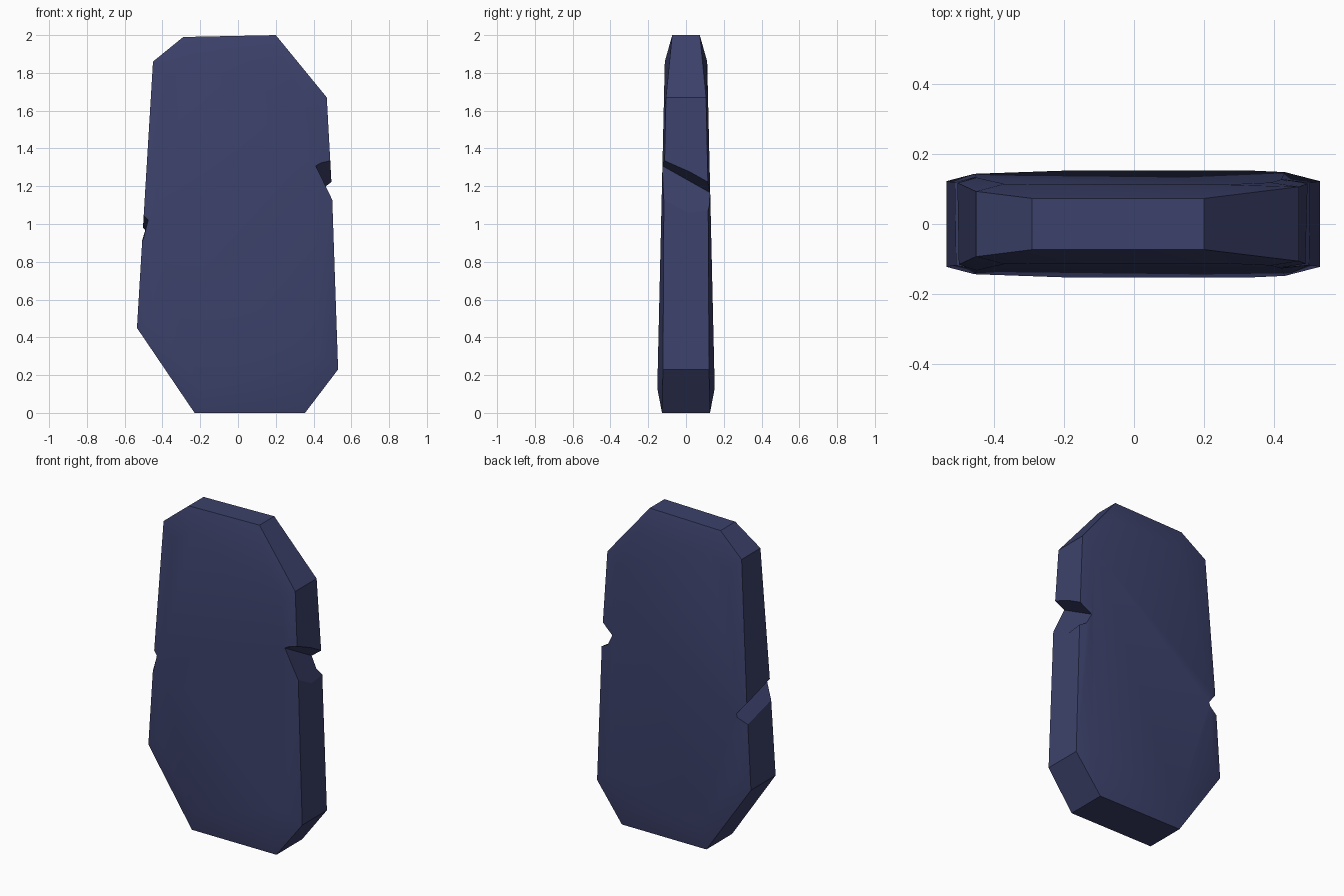
import bpy, bmesh
from mathutils import Vector

if "Cube" in bpy.data.objects:
    bpy.data.objects.remove(bpy.data.objects["Cube"])

# One slate-blue colour for the whole stone
stone = bpy.data.materials.new("slate_blue_stone")
stone.diffuse_color = (0.045, 0.053, 0.145, 1)
stone.use_nodes = True
stone.node_tree.nodes["Principled BSDF"].inputs["Base Color"].default_value = stone.diffuse_color


def make_object(name, rings):
    """Loft a list of rings into a closed solid with capped ends."""
    bm = bmesh.new()
    loops = [[bm.verts.new(p) for p in ring] for ring in rings]
    n = len(loops[0])
    for a, b in zip(loops, loops[1:]):
        for i in range(n):
            j = (i + 1) % n
            bm.faces.new((a[i], a[j], b[j], b[i]))
    bm.faces.new(loops[0])
    bm.faces.new(loops[-1])
    bmesh.ops.recalc_face_normals(bm, faces=bm.faces)
    me = bpy.data.meshes.new(name)
    bm.to_mesh(me)
    bm.free()
    ob = bpy.data.objects.new(name, me)
    bpy.context.collection.objects.link(ob)
    return ob


# Slab outline: outer x, outer z, half thickness at rim, face-corner x, face-corner z
outline = [
    (-.23, 0, .127, -.20, .13), (.355, 0, .127, .34, .13),
    (.53, .23, .122, .43, .31), (.498, 1.16, .117, .42, 1.22),
    (.47, 1.67, .106, .39, 1.60), (.20, 2.0, .073, .25, 1.86),
    (-.29, 1.99, .073, -.24, 1.86), (-.45, 1.86, .093, -.37, 1.77),
    (-.502, 1.0, .117, -.448, 1.0), (-.535, .45, .122, -.455, .52),
]


def rim(side):
    return [(ox, side * t, oz) for ox, oz, t, ix, iz in outline]


def face(side):
    # broad faces taper evenly towards the top
    return [(ix, side * (.152 - .023 * (iz - .13)), iz) for ox, oz, t, ix, iz in outline]


slab = make_object("stone_slab", [face(-1), rim(-1), rim(1), face(1)])
slab.data.materials.append(stone)


def notch(name, front, back):
    """Slanted V cut given as (apex, upper lip, lower lip) at front and back rims."""
    def section(y):
        t = (y + .12) / .24
        pts = [Vector(f).lerp(Vector(b), t) if 0 <= t <= 1
               else Vector(f) + (Vector(b) - Vector(f)) * t for f, b in zip(front, back)]
        a = pts[0]
        pts = [a] + [a + (p - a) * 2 for p in pts[1:]]
        return [(p.x, y, p.y) for p in pts]
    cutter = make_object(name, [section(-.2), section(.2)])
    cutter.hide_render = True
    mod = slab.modifiers.new(name, 'BOOLEAN')
    mod.operation = 'DIFFERENCE'
    mod.solver = 'EXACT'
    mod.object = cutter
    bpy.context.view_layer.objects.active = slab
    bpy.ops.object.modifier_apply(modifier=name)
    bpy.data.objects.remove(cutter)


# Chipped cracks in the right and left edges
notch("right_crack", [(.412, 1.305), (.478, 1.33), (.50, 1.15)],
      [(.42, 1.17), (.487, 1.21), (.50, 1.10)])
notch("left_crack", [(-.475, 1.02), (-.50, 1.05), (-.503, .96)],
      [(-.445, .915), (-.502, .98), (-.508, .865)])

# Smooth the soft bevels, keep chiselled edges sharp
bpy.ops.object.select_all(action='DESELECT')
slab.select_set(True)
bpy.context.view_layer.objects.active = slab
bpy.ops.object.shade_smooth_by_angle(angle=0.45)
